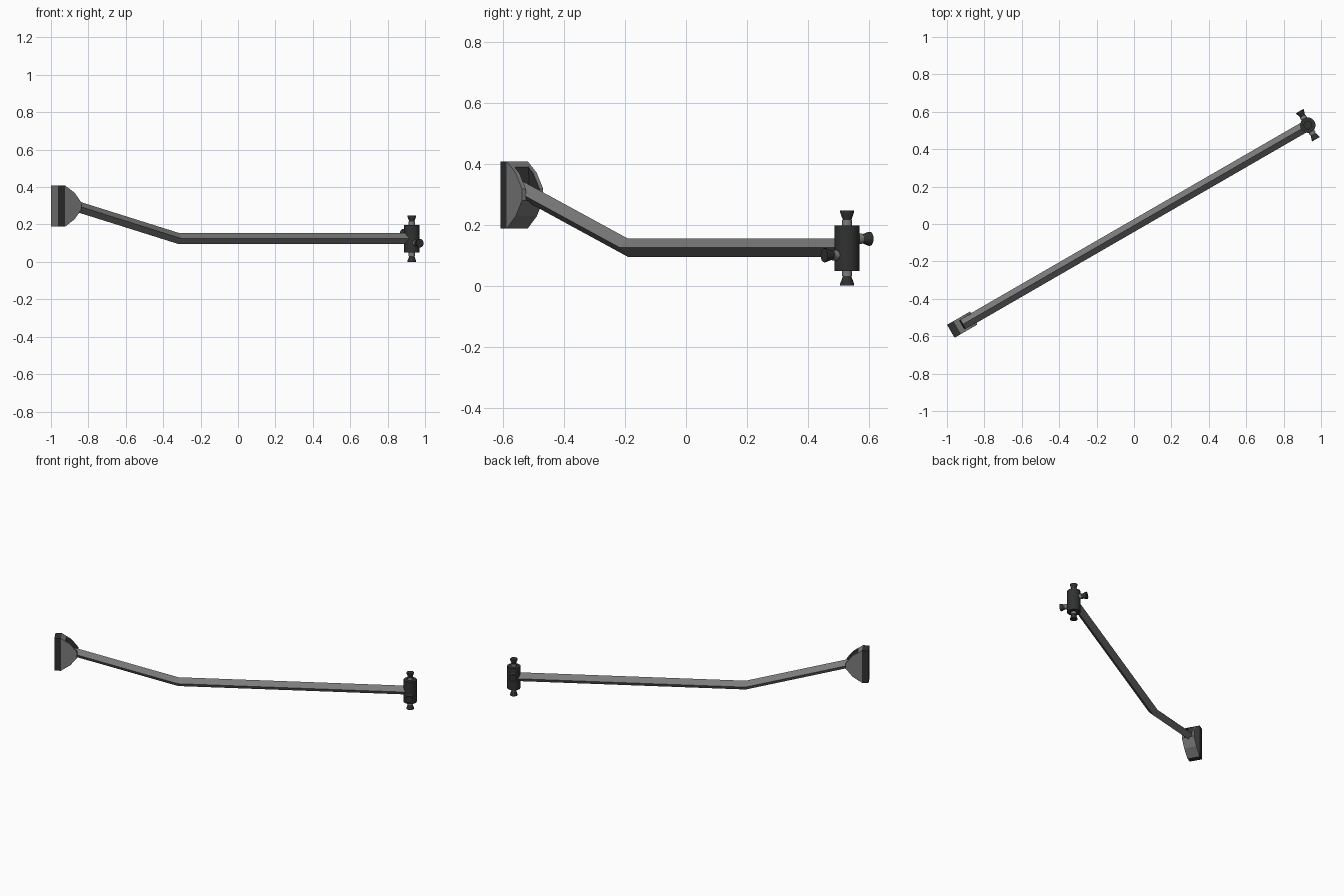
import bpy, bmesh, math
from mathutils import Matrix, Vector

if "Cube" in bpy.data.objects:
    bpy.data.objects.remove(bpy.data.objects["Cube"])

# local frame: X along the arm, Y across it; turned 30 degrees about z
PLACE = Matrix.Rotation(math.radians(30), 4, 'Z') @ Matrix.Translation((0, -0.007, 0))


def material(name, r, g, b):
    m = bpy.data.materials.new(name)
    m.diffuse_color = (r, g, b, 1)
    m.use_nodes = True
    m.node_tree.nodes["Principled BSDF"].inputs["Base Color"].default_value = m.diffuse_color
    return m


GREY = material("metal_grey", 0.2, 0.2, 0.2)
BLACK = material("rubber_black", 0.03, 0.031, 0.031)


def finish(name, bm, mats, smooth=False):
    bmesh.ops.recalc_face_normals(bm, faces=bm.faces)
    bm.transform(PLACE)
    me = bpy.data.meshes.new(name)
    bm.to_mesh(me)
    bm.free()
    for m in mats:
        me.materials.append(m)
    ob = bpy.data.objects.new(name, me)
    bpy.context.collection.objects.link(ob)
    if smooth:
        bpy.context.view_layer.objects.active = ob
        ob.select_set(True)
        bpy.ops.object.shade_smooth_by_angle(angle=math.radians(35))
        ob.select_set(False)
    return ob


def slab(name, profile, v0, v1, mats, rule=None):
    """Extrude an x-z profile across the arm from v0 to v1."""
    bm = bmesh.new()
    a = [bm.verts.new((x, v0, z)) for x, z in profile]
    b = [bm.verts.new((x, v1, z)) for x, z in profile]
    bm.faces.new(a)
    bm.faces.new(b)
    n = len(a)
    for i in range(n):
        j = (i + 1) % n
        bm.faces.new((a[i], a[j], b[j], b[i]))
    if rule:
        for f in bm.faces:
            f.material_index = int(rule(f.calc_center_median()))
    return finish(name, bm, mats)


def turned(name, pos, axis, rings, mat, sides=24):
    """Closed round part: rings of (radius, distance) along an axis."""
    bm = bmesh.new()
    mat4 = Matrix.Translation(pos) @ Vector(axis).to_track_quat('Z', 'Y').to_matrix().to_4x4()
    loops = []
    for r, d in rings:
        loops.append([bm.verts.new(mat4 @ Vector((r * math.cos(t), r * math.sin(t), d)))
                      for t in (2 * math.pi * i / sides for i in range(sides))])
    for lo, hi in zip(loops, loops[1:]):
        for i in range(sides):
            j = (i + 1) % sides
            bm.faces.new((lo[i], lo[j], hi[j], hi[i]))
    bm.faces.new(loops[0])
    bm.faces.new(loops[-1])
    return finish(name, bm, [mat], smooth=True)


# bent diamond-section arm
bm = bmesh.new()
R = 0.03
sections = []
for x, z in ((-1.06, 0.313), (-0.37, 0.125), (1.05, 0.125)):
    sections.append([bm.verts.new((x, y, z + dz)) for y, dz in ((R, 0), (0, R), (-R, 0), (0, -R))])
for a, b in zip(sections, sections[1:]):
    for i in range(4):
        j = (i + 1) % 4
        bm.faces.new((a[i], a[j], b[j], b[i]))
bm.faces.new(sections[0])
bm.faces.new(sections[-1])
finish("arm", bm, [GREY])

# pad: dark backing plate with grey rear face
W, S = 0.04, 0.026
slab("pad_backing", [(-1.135, 0.188), (-1.095, 0.188), (-1.095, 0.408), (-1.135, 0.408)],
     -W, W, [BLACK, GREY], lambda c: c.x < -1.13)

# pad cheeks, black on the walls of the arm slot
lower = [(-1.095, 0.188), (-1.036, 0.228), (-0.994, 0.28)]
upper = [(-0.994, 0.318), (-1.036, 0.37), (-1.095, 0.408)]
for name, s in (("left", 1), ("right", -1)):
    slab("pad_cheek_" + name, lower + upper, s * S, s * W, [GREY, BLACK],
         lambda c: abs(c.y) < S + 0.001)

# pad core with the dark slot the arm enters
slab("pad_core", lower + [(-1.06, 0.28), (-1.066, 0.389), (-1.095, 0.408)], -S, S, [GREY, BLACK],
     lambda c: c.z > 0.275 and -1.07 < c.x)

# end cylinder
U, ZC = 1.069, 0.1235
turned("end_cylinder", (U, 0, ZC), (0, 0, 1), [(0.041, -0.0745), (0.041, 0.0745)], BLACK)

# four flared knobs on short necks
knobs = {"top": ((U, 0, ZC + 0.0745), (0, 0, 1)), "bottom": ((U, 0, ZC - 0.0745), (0, 0, -1)),
         "left": ((U, 0.038, 0.154), (0, 1, 0)), "right": ((U, -0.038, 0.1), (0, -1, 0))}
for name, (pos, axis) in knobs.items():
    turned("neck_" + name, pos, axis, [(0.017, -0.01), (0.017, 0.017)], GREY, 16)
    turned("knob_" + name, pos, axis, [(0.013, 0.015), (0.023, 0.043), (0.023, 0.049)], BLACK, 16)
